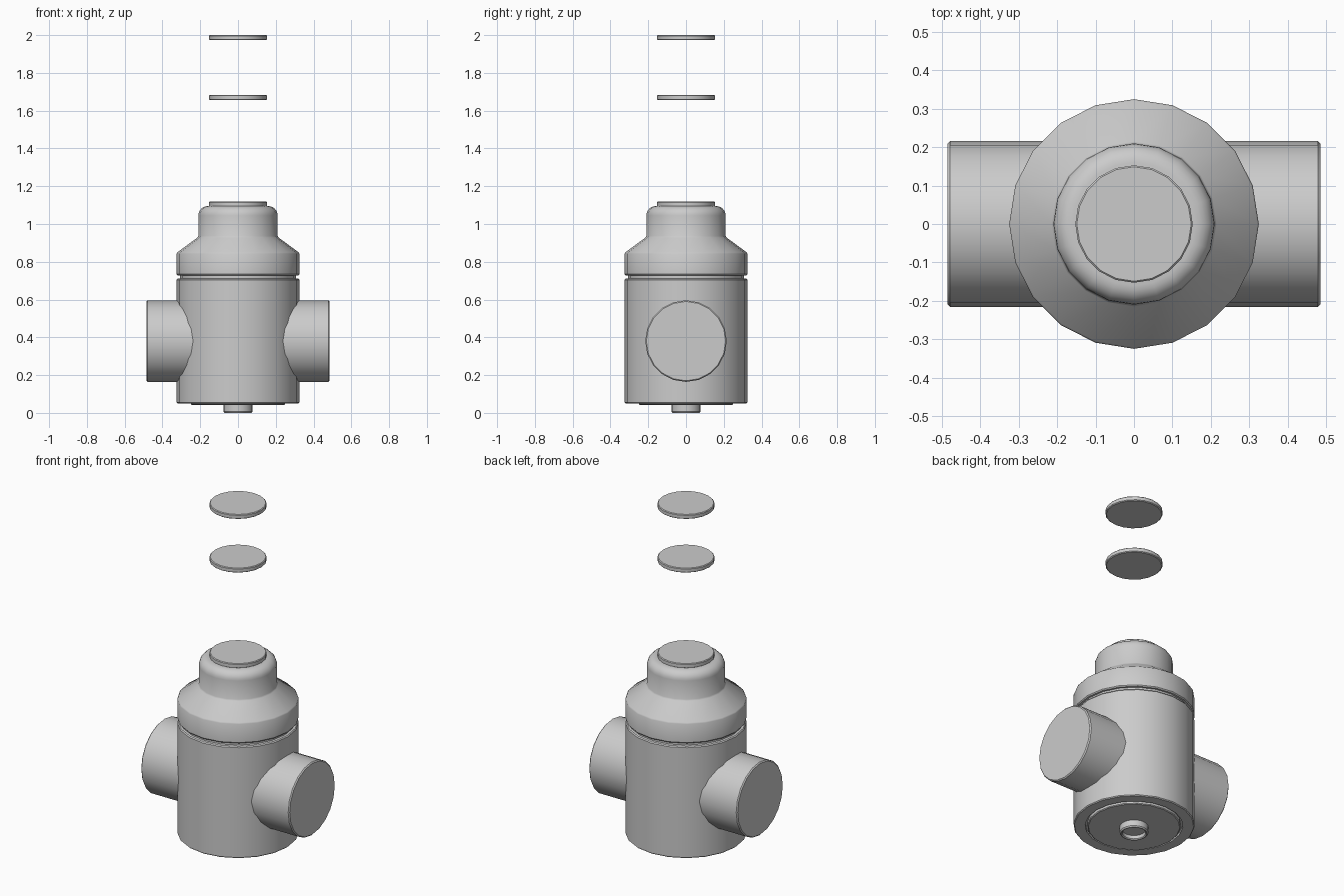
import bpy, bmesh, math

if "Cube" in bpy.data.objects:
    bpy.data.objects.remove(bpy.data.objects["Cube"])

SIDES = 20
grey = bpy.data.materials.new("plain grey")
grey.diffuse_color = (0.6, 0.6, 0.6, 1)
grey.use_nodes = True
grey.node_tree.nodes["Principled BSDF"].inputs["Base Color"].default_value = grey.diffuse_color


def lathe(name, profile, along_x=False, height=0):
    """Revolve (radius, offset) points round an axis; both ends are capped."""
    bm = bmesh.new()
    rings = []
    for r, h in profile:
        ring = []
        for i in range(SIDES):
            a = 2 * math.pi * i / SIDES
            c, s = r * math.cos(a), r * math.sin(a)
            ring.append(bm.verts.new((h, c, s + height) if along_x else (c, s, h + height)))
        rings.append(ring)
    for lo, hi in zip(rings, rings[1:]):
        for i in range(SIDES):
            j = (i + 1) % SIDES
            bm.faces.new((lo[i], lo[j], hi[j], hi[i]))
    bm.faces.new(rings[0][::-1])
    bm.faces.new(rings[-1])
    bmesh.ops.recalc_face_normals(bm, faces=bm.faces)
    mesh = bpy.data.meshes.new(name)
    bm.to_mesh(mesh)
    bm.free()
    mesh.materials.append(grey)
    obj = bpy.data.objects.new(name, mesh)
    bpy.context.collection.objects.link(obj)
    bpy.ops.object.select_all(action='DESELECT')
    bpy.context.view_layer.objects.active = obj
    obj.select_set(True)
    bpy.ops.object.shade_smooth_by_angle(angle=math.radians(32))
    return obj


# Main barrel, with drain nub, raised bottom plate and groove underneath
lathe("barrel", [
    (0.062, 0.025), (0.062, 0.005), (0.067, 0), (0.072, 0), (0.077, 0.007), (0.077, 0.042),
    (0.245, 0.042), (0.25, 0.046), (0.25, 0.065), (0.262, 0.065), (0.262, 0.05),
    (0.32, 0.05), (0.325, 0.055), (0.325, 0.704), (0.32, 0.71),
    (0.308, 0.712), (0.308, 0.73)])

# Bonnet: collar, cone, neck with rounded shoulder
shoulder = [(0.16 + 0.05 * math.cos(a), 1.045 + 0.05 * math.sin(a))
            for a in (math.radians(d) for d in range(0, 91, 15))]
lathe("bonnet", [(0.305, 0.728), (0.32, 0.728), (0.325, 0.734), (0.325, 0.843),
                 (0.321, 0.85), (0.215, 0.928), (0.21, 0.936)] + shoulder)

# Side pipe running through the barrel
lathe("side_pipes", [(0.21, -0.485), (0.216, -0.479), (0.216, 0.479), (0.21, 0.485)],
      along_x=True, height=0.38)

# Top cap and the two loose discs above it
for name, z in (("top_cap", 1.092), ("lower_disc", 1.656), ("upper_disc", 1.973)):
    lathe(name, [(0.148, 0), (0.153, 0.004), (0.153, 0.023), (0.149, 0.027)], height=z)
